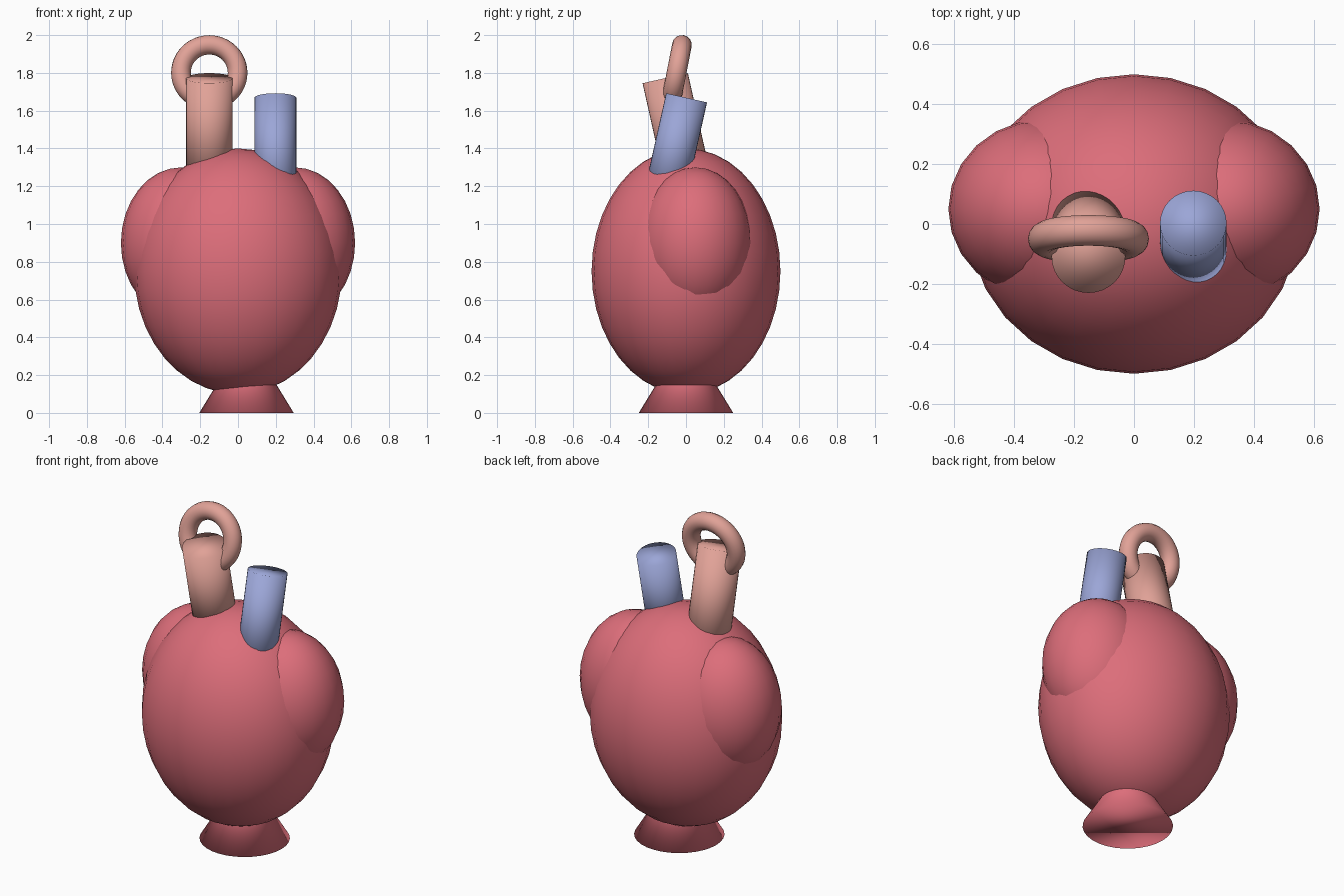
import bpy
from math import radians, sin, cos
from mathutils import Vector

if "Cube" in bpy.data.objects:
    bpy.data.objects.remove(bpy.data.objects["Cube"])


def make_material(name, rgb):
    mat = bpy.data.materials.new(name)
    mat.diffuse_color = (*rgb, 1)
    mat.use_nodes = True
    mat.node_tree.nodes["Principled BSDF"].inputs["Base Color"].default_value = mat.diffuse_color
    return mat


MUSCLE = make_material("muscle_red", (0.72, 0.155, 0.195))
ARTERY = make_material("artery_salmon", (0.75, 0.36, 0.31))
VEIN = make_material("vein_blue", (0.33, 0.38, 0.68))


def finish(name, mat):
    ob = bpy.context.object
    ob.name = name
    ob.data.materials.append(mat)
    bpy.ops.object.shade_smooth()
    return ob


def ellipsoid(name, centre, radii, segments, rings):
    bpy.ops.mesh.primitive_uv_sphere_add(
        segments=segments, ring_count=rings, radius=1, location=centre)
    bpy.context.object.scale = radii
    return finish(name, MUSCLE)


def vessel(name, top, radius, length, tilt, mat):
    # cylinder hung from its top centre, tilted about x
    axis = Vector((0, -sin(tilt), cos(tilt)))
    bpy.ops.mesh.primitive_cylinder_add(
        vertices=32, radius=radius, depth=length,
        location=Vector(top) - axis * length / 2, rotation=(tilt, 0, 0))
    return finish(name, mat)


# Main chamber and the two upper lobes
ellipsoid("heart_body", (0, 0, 0.75), (0.55, 0.5, 0.65), 28, 20)
for side, name in ((-1, "left_lobe"), (1, "right_lobe")):
    ellipsoid(name, (0.3 * side, 0.05, 0.9), (0.32, 0.3, 0.4), 24, 16)

# Cone at the bottom
bpy.ops.mesh.primitive_cone_add(
    vertices=32, radius1=0.25, radius2=0, depth=0.41, location=(0.045, 0, 0.205))
finish("bottom_cone", MUSCLE)

# Vessels leaning forwards and backwards
vessel("main_artery", (-0.152, -0.11, 1.772), 0.123, 0.6, 0.22, ARTERY)
vessel("main_vein", (0.198, 0.003, 1.668), 0.111, 0.55, -0.22, VEIN)

# Arched ring through the artery
bpy.ops.mesh.primitive_torus_add(
    major_radius=0.15, minor_radius=0.052, major_segments=48, minor_segments=16,
    location=(-0.152, -0.05, 1.801), rotation=(radians(79), 0, 0))
finish("artery_arch", ARTERY)
